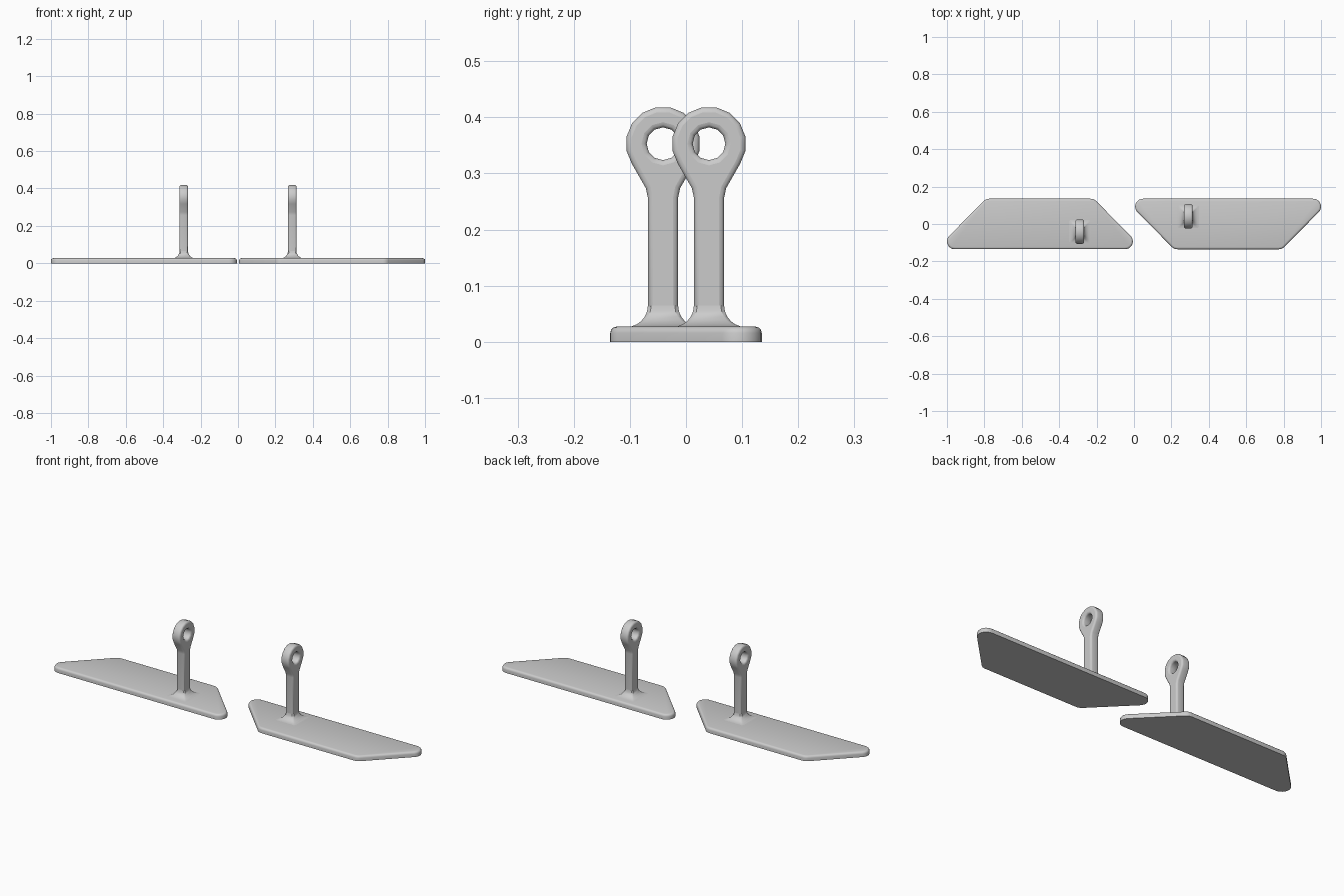
import bpy, bmesh
from math import sin, cos, pi, radians
from mathutils import Matrix

cube = bpy.data.objects.get("Cube")
if cube:
    bpy.data.objects.remove(cube, do_unlink=True)

grey = bpy.data.materials.new("plain_grey")
grey.use_nodes = True
colour = (0.6, 0.6, 0.6, 1)
grey.diffuse_color = colour
grey.node_tree.nodes["Principled BSDF"].inputs["Base Color"].default_value = colour

PLATE_TOP = 0.027
POST_X, POST_Y = 0.29, 0.041
HALF_X, HALF_Y = 0.023, 0.027
EYE_Z, EYE_R, HOLE_R = 0.353, 0.066, 0.034
ROUND = 0.009


def arc(cx, cy, r, start, end, steps):
    angles = [radians(start + (end - start) * i / steps) for i in range(steps + 1)]
    return [(cx + r * cos(a), cy + r * sin(a)) for a in angles]


def activate(obj):
    bpy.ops.object.select_all(action='DESELECT')
    obj.select_set(True)
    bpy.context.view_layer.objects.active = obj


def add_mesh(name, bm):
    bmesh.ops.recalc_face_normals(bm, faces=bm.faces)
    mesh = bpy.data.meshes.new(name)
    bm.to_mesh(mesh)
    bm.free()
    mesh.materials.append(grey)
    obj = bpy.data.objects.new(name, mesh)
    bpy.context.collection.objects.link(obj)
    activate(obj)
    bpy.ops.object.shade_smooth_by_angle(angle=radians(35))
    return obj


def make_plate(name):
    # Trapezium with rounded corners and a rounded upper rim
    r = 0.042
    half = arc(0.048, 0.093, r, 90, 225, 9) + arc(0.232, -0.093, r, 225, 270, 4)
    outline = half + [(1.006 - x, y) for x, y in reversed(half)]
    bm = bmesh.new()
    base = bm.faces.new([bm.verts.new((x, y, 0)) for x, y in outline])
    geom = bmesh.ops.extrude_face_region(bm, geom=[base], use_keep_orig=True)["geom"]
    top = [v for v in geom if isinstance(v, bmesh.types.BMVert)]
    bmesh.ops.translate(bm, verts=top, vec=(0, 0, PLATE_TOP))
    rim = [e for e in bm.edges if all(v in top for v in e.verts)]
    bmesh.ops.bevel(bm, geom=rim, offset=0.011, segments=3, profile=0.5, affect='EDGES')
    return add_mesh(name, bm)


def make_post(name):
    # Shank and eye outline with a hole, thickened with rounded edges
    w = HALF_Y - ROUND
    side = [(w, 0.012), (w, 0.258), (w + 0.004, 0.277)]
    outer = side + arc(0, EYE_Z, EYE_R - ROUND, -33.75, 213.75, 11)
    outer += [(-y, z) for y, z in reversed(side)]
    hole = arc(0, EYE_Z, HOLE_R + ROUND * 0.5, 0, 330, 11)
    curve = bpy.data.curves.new(name, 'CURVE')
    curve.dimensions = '2D'
    curve.fill_mode = 'BOTH'
    curve.extrude = HALF_X - ROUND
    curve.bevel_depth = ROUND
    curve.bevel_resolution = 2
    for points in (outer, hole):
        spline = curve.splines.new('POLY')
        spline.points.add(len(points) - 1)
        for p, (y, z) in zip(spline.points, points):
            p.co = (y, z, 0, 1)
        spline.use_cyclic_u = True
    curve.materials.append(grey)
    obj = bpy.data.objects.new(name, curve)
    bpy.context.collection.objects.link(obj)
    obj.location = (POST_X, POST_Y, 0)
    obj.rotation_euler = (pi / 2, 0, pi / 2)
    activate(obj)
    bpy.ops.object.convert(target='MESH')
    obj = bpy.context.view_layer.objects.active
    bpy.ops.object.transform_apply(location=True, rotation=True, scale=True)
    bpy.ops.object.shade_smooth_by_angle(angle=radians(40))
    return obj


def make_flare(name):
    # Concave mitred fillet between plate and shank
    reach, bm, loops = 0.038, bmesh.new(), []
    for i in range(7):
        a = pi / 2 * i / 6
        grow = reach * (1 - sin(a))
        z = PLATE_TOP - 0.0005 + reach * (1 - cos(a))
        hx, hy = HALF_X + grow, HALF_Y + grow
        c = 0.006
        ring = [(hx, c - hy), (hx, hy - c), (hx - c, hy), (c - hx, hy),
                (-hx, hy - c), (-hx, c - hy), (c - hx, -hy), (hx - c, -hy)]
        loops.append([bm.verts.new((POST_X + x, POST_Y + y, z)) for x, y in ring])
    for low, high in zip(loops, loops[1:]):
        for i in range(8):
            j = (i + 1) % 8
            bm.faces.new((low[i], low[j], high[j], high[i]))
    bm.faces.new(loops[0])
    bm.faces.new(loops[-1])
    return add_mesh(name, bm)


# The right half is the left half turned half way round
for prefix, turn in (("left", 0), ("right", pi)):
    for make, part in ((make_plate, "plate"), (make_post, "eye_post"), (make_flare, "post_flare")):
        obj = make(prefix + "_" + part)
        obj.data.transform(Matrix.Rotation(turn, 4, 'Z'))
